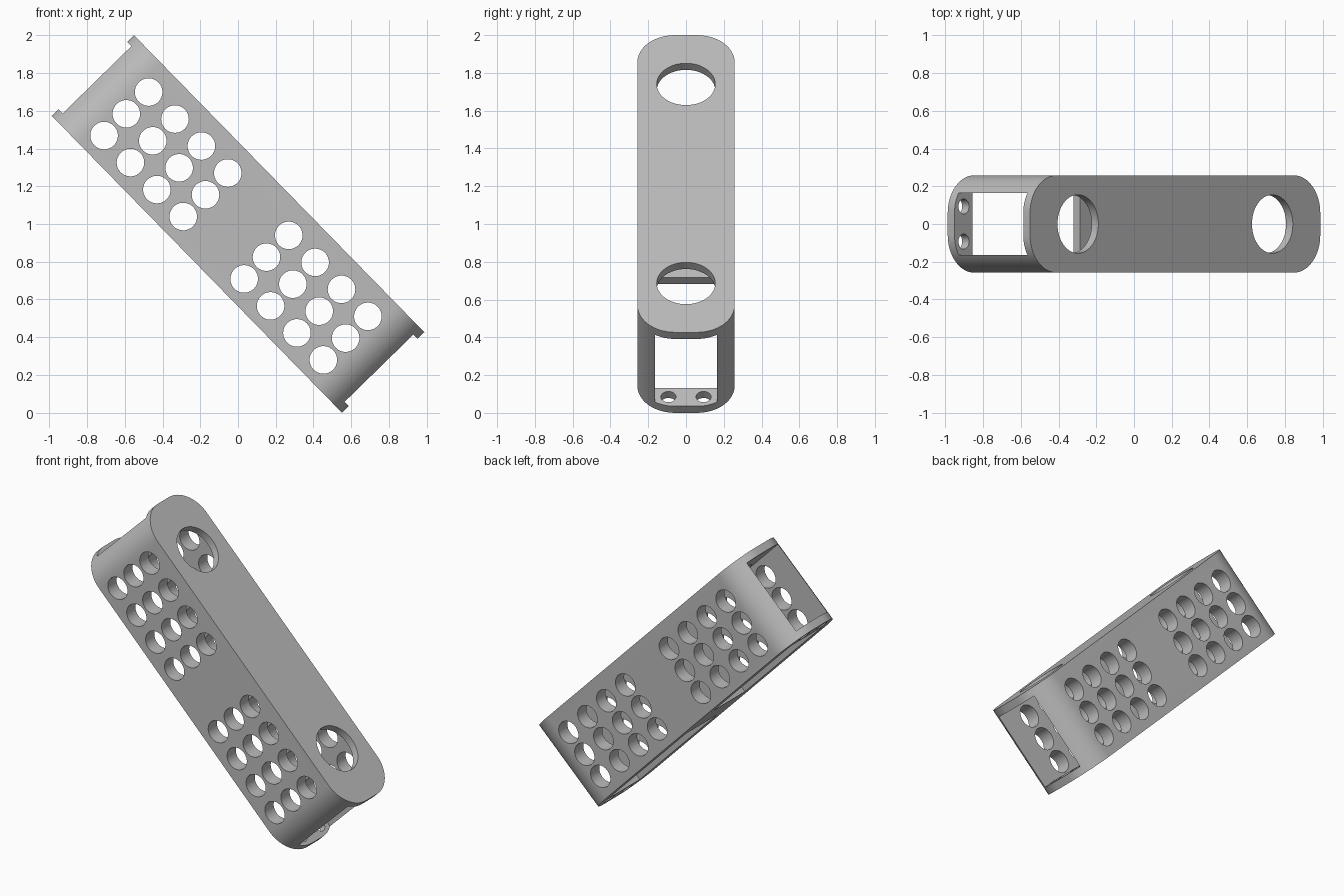
import bpy, bmesh, math
from mathutils import Matrix, Vector

old = bpy.data.objects.get("Cube")
if old:
    bpy.data.objects.remove(old, do_unlink=True)

LENGTH, WIDTH, HEIGHT = 2.2, 0.515, 0.61
CORNER, PLATE, CAVITY = 0.2, 0.05, 0.33
TILT = math.radians(45.65)

grey = bpy.data.materials.new("plain_grey")
grey.use_nodes = True
colour = (0.5, 0.5, 0.5, 1)
grey.diffuse_color = colour
grey.node_tree.nodes["Principled BSDF"].inputs["Base Color"].default_value = colour


def make_object(name, bm):
    bmesh.ops.recalc_face_normals(bm, faces=bm.faces)
    mesh = bpy.data.meshes.new(name)
    bm.to_mesh(mesh)
    bm.free()
    obj = bpy.data.objects.new(name, mesh)
    bpy.context.collection.objects.link(obj)
    mesh.materials.append(grey)
    return obj


def add_box(bm, centre, size):
    matrix = Matrix.Translation(centre) @ Matrix.Diagonal((*size, 1))
    bmesh.ops.create_cube(bm, size=1, matrix=matrix)


def add_cylinder(bm, centre, radius, depth, along_y=False):
    turn = Matrix.Rotation(math.pi / 2 if along_y else 0, 4, "X")
    bmesh.ops.create_cone(bm, cap_ends=True, segments=48, radius1=radius, radius2=radius,
                          depth=depth, matrix=Matrix.Translation(centre) @ turn)


# Body: a rounded rectangle extruded through the height
bm = bmesh.new()
outline = []
steps = 16
for i, (sx, sy) in enumerate([(1, 1), (-1, 1), (-1, -1), (1, -1)]):
    cx, cy = sx * (LENGTH / 2 - CORNER), sy * (WIDTH / 2 - CORNER)
    for k in range(steps + 1):
        a = math.pi / 2 * (i + k / steps)
        outline.append(bm.verts.new((cx + CORNER * math.cos(a), cy + CORNER * math.sin(a), -HEIGHT / 2)))
base = bm.faces.new(outline)
extruded = bmesh.ops.extrude_face_region(bm, geom=[base])["geom"]
bmesh.ops.translate(bm, vec=Vector((0, 0, HEIGHT)),
                    verts=[g for g in extruded if isinstance(g, bmesh.types.BMVert)])
body = make_object("perforated_channel", bm)

# Cavity running out of both ends
cutters = []
bm = bmesh.new()
add_box(bm, (0, 0, 0), (LENGTH + 0.2, CAVITY, HEIGHT - 2 * PLATE))
cutters.append(make_object("cavity_cutter", bm))

# Two long windows in the lower plate
bm = bmesh.new()
for s in (-1, 1):
    add_box(bm, (s * 0.556, 0, -HEIGHT / 2), (0.818, CAVITY, 0.3))
cutters.append(make_object("window_cutter", bm))

# Large holes in the upper plate, small screw holes in the lower end strips
bm = bmesh.new()
for s in (-1, 1):
    add_cylinder(bm, (s * 0.737, 0, HEIGHT / 2), 0.155, 0.3)
    for y in (-0.093, 0.093):
        add_cylinder(bm, (s * 1.03, y, -HEIGHT / 2), 0.04, 0.3)
cutters.append(make_object("plate_hole_cutter", bm))

# Two grids of holes through both side walls
bm = bmesh.new()
for s in (-1, 1):
    for col in range(4):
        for row in (-1, 0, 1):
            add_cylinder(bm, (s * (0.231 + 0.2 * col), 0, row * 0.165 - 0.015), 0.073, 1, True)
cutters.append(make_object("side_hole_cutter", bm))

for cutter in cutters:
    cutter.hide_render = True
    mod = body.modifiers.new(cutter.name, "BOOLEAN")
    mod.operation = "DIFFERENCE"
    mod.solver = "EXACT"
    mod.object = cutter

# Bake the cuts, then tilt the finished part into place
bpy.context.view_layer.update()
graph = bpy.context.evaluated_depsgraph_get()
result = bpy.data.meshes.new_from_object(body.evaluated_get(graph))
body.modifiers.clear()
body.data = result
for cutter in cutters:
    bpy.data.objects.remove(cutter, do_unlink=True)
result.transform(Matrix.Translation((0, 0, 1)) @ Matrix.Rotation(TILT, 4, "Y"))

bpy.ops.object.select_all(action="DESELECT")
body.select_set(True)
bpy.context.view_layer.objects.active = body
bpy.ops.object.shade_smooth_by_angle(angle=math.radians(30))
